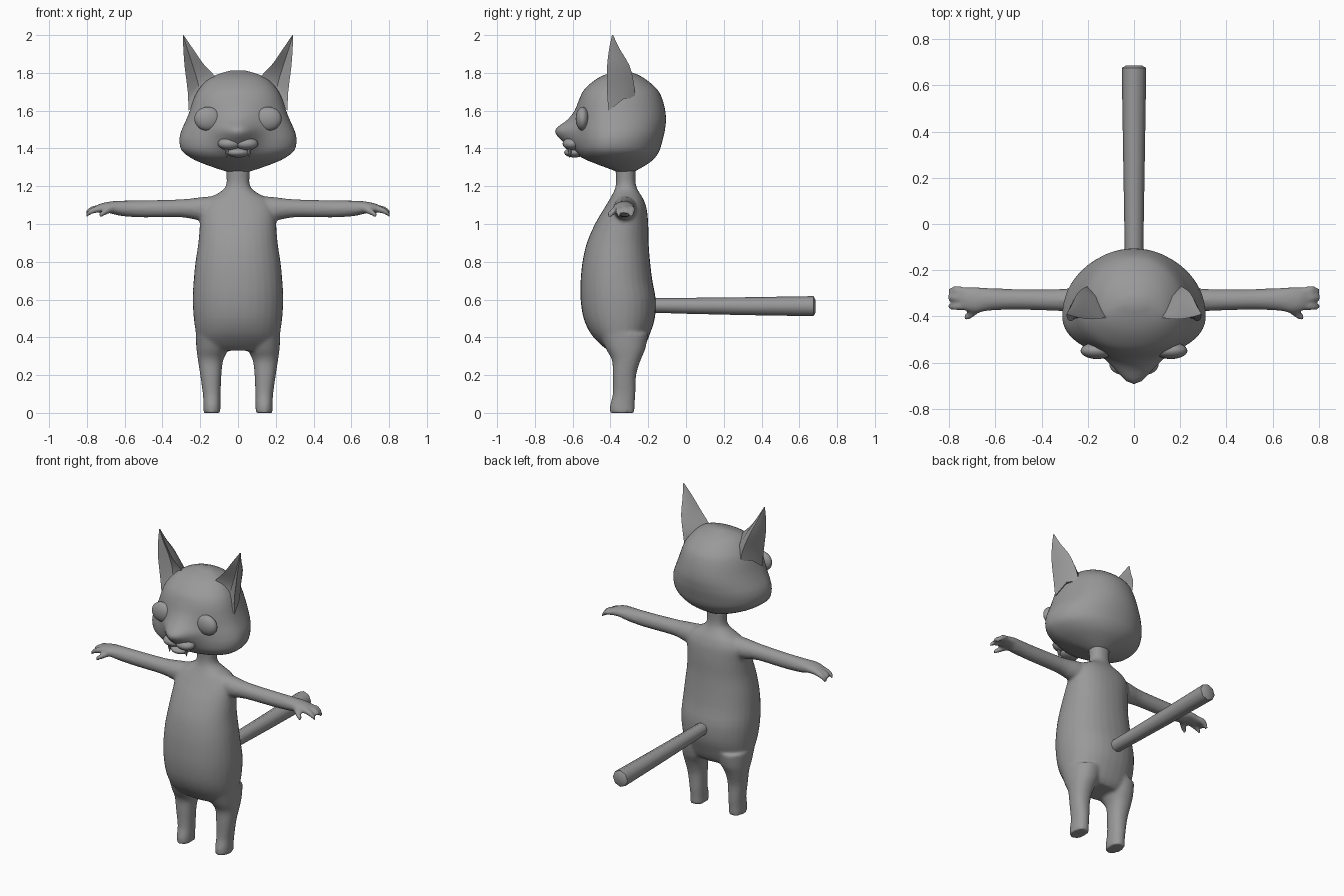
import bpy, bmesh, math
from mathutils import Vector

grey = bpy.data.materials.new("plain grey")
grey.diffuse_color = (0.32, 0.32, 0.32, 1)


def spow(v, n):
    return math.copysign(abs(v) ** (2 / n), v)


def resample(rows, k):
    """Smooth in-between rows through the given ones (Catmull-Rom)."""
    out = []
    for i in range(len(rows) - 1):
        a, b, c, d = (rows[max(i - 1, 0)], rows[i], rows[i + 1], rows[min(i + 2, len(rows) - 1)])
        for j in range(k):
            t = j / k
            out.append([q + t / 2 * (r - p + t * (2 * p - 5 * q + 4 * r - s + t * (3 * q - p - 3 * r + s)))
                        for p, q, r, s in zip(a, b, c, d)])
    return out + [list(rows[-1])]


def loft(bm, rings):
    """Bridge point rings into one closed shell."""
    vs = [[bm.verts.new(p) for p in r] for r in rings]
    n = len(vs[0])
    faces = [bm.faces.new((a[i], a[(i + 1) % n], b[(i + 1) % n], b[i]))
             for a, b in zip(vs, vs[1:]) for i in range(n)]
    faces += [bm.faces.new(vs[0][::-1]), bm.faces.new(vs[-1])]
    bmesh.ops.recalc_face_normals(bm, faces=faces)


def upright(z, cx, hx, yf, yb, n=2.0, split=0.5, seg=32):
    """Horizontal ring with separate front and back depths."""
    cy = yf + split * (yb - yf)
    pts = []
    for i in range(seg):
        a = math.tau * i / seg
        c, s = spow(math.cos(a), n), spow(math.sin(a), n)
        pts.append(Vector((cx + hx * c, cy + s * (yb - cy if s > 0 else cy - yf), z)))
    return pts


def sideways(x, cy, cz, ry, rz, seg=16):
    return [Vector((x, cy + ry * math.cos(math.tau * i / seg), cz + rz * math.sin(math.tau * i / seg)))
            for i in range(seg)]


def finish(name, bm, angle=40):
    me = bpy.data.meshes.new(name)
    bm.to_mesh(me)
    bm.free()
    ob = bpy.data.objects.new(name, me)
    bpy.context.collection.objects.link(ob)
    me.materials.append(grey)
    bpy.ops.object.select_all(action='DESELECT')
    ob.select_set(True)
    bpy.context.view_layer.objects.active = ob
    bpy.ops.object.shade_smooth_by_angle(angle=math.radians(angle))
    return ob


def ellipsoid(name, loc, size):
    bm = bmesh.new()
    bmesh.ops.create_uvsphere(bm, u_segments=24, v_segments=14, radius=1)
    for v in bm.verts:
        v.co = Vector(loc) + Vector(a * b for a, b in zip(v.co, size))
    return finish(name, bm)


# Body: torso, neck, legs, arms and fingers blended into one skin
bm = bmesh.new()
torso = [  # z, half width, front y, back y
    (0.33, 0.15, -0.41, -0.24), (0.36, 0.205, -0.45, -0.215), (0.42, 0.222, -0.505, -0.19),
    (0.5, 0.234, -0.542, -0.165), (0.6, 0.24, -0.558, -0.16), (0.7, 0.235, -0.558, -0.178),
    (0.8, 0.225, -0.548, -0.19), (0.9, 0.21, -0.525, -0.198), (1.0, 0.202, -0.482, -0.2),
    (1.08, 0.197, -0.435, -0.208), (1.13, 0.165, -0.405, -0.225), (1.16, 0.11, -0.388, -0.243),
    (1.19, 0.07, -0.375, -0.26), (1.23, 0.06, -0.37, -0.268), (1.3, 0.065, -0.375, -0.265)]
loft(bm, [upright(z, 0, h, f, b, 2.2) for z, h, f, b in resample(torso, 3)])
leg = [  # z, inner x, outer x, front y, back y
    (0, 0.093, 0.183, -0.402, -0.272), (0.04, 0.093, 0.183, -0.402, -0.272),
    (0.1, 0.092, 0.186, -0.388, -0.268), (0.2, 0.088, 0.2, -0.388, -0.264),
    (0.28, 0.078, 0.212, -0.392, -0.24), (0.34, 0.05, 0.22, -0.425, -0.215),
    (0.42, 0.03, 0.225, -0.46, -0.2)]
arm = [  # x, centre y, centre z, half depth, half height
    (0.1, -0.32, 1.085, 0.065, 0.066), (0.2, -0.325, 1.08, 0.06, 0.062), (0.3, -0.329, 1.083, 0.049, 0.048),
    (0.5, -0.326, 1.08, 0.045, 0.046), (0.62, -0.326, 1.083, 0.049, 0.041),
    (0.68, -0.328, 1.088, 0.056, 0.031), (0.73, -0.325, 1.083, 0.052, 0.025), (0.75, -0.325, 1.08, 0.035, 0.015)]
fingers = [  # x, centre y, centre z, half depth, half height
    [(0.7, -0.3, 1.085, 0.024, 0.02), (0.77, -0.288, 1.075, 0.02, 0.019), (0.8, -0.29, 1.05, 0.013, 0.017)],
    [(0.7, -0.325, 1.085, 0.022, 0.02), (0.77, -0.319, 1.078, 0.018, 0.018), (0.806, -0.318, 1.06, 0.012, 0.014)],
    [(0.7, -0.35, 1.085, 0.022, 0.02), (0.77, -0.357, 1.072, 0.016, 0.018), (0.806, -0.358, 1.045, 0.011, 0.014)],
    [(0.66, -0.35, 1.082, 0.022, 0.02), (0.7, -0.388, 1.065, 0.02, 0.018), (0.735, -0.405, 1.045, 0.014, 0.015)]]
for s in (-1, 1):
    loft(bm, [upright(z, s * (i + o) / 2, (o - i) / 2, f, b, 2.2) for z, i, o, f, b in resample(leg, 3)])
    for limb in [arm] + fingers:
        loft(bm, [sideways(s * r[0], *r[1:]) for r in resample(limb, 3)])
body = finish("body", bm)
rm = body.modifiers.new("blend", 'REMESH')
rm.mode, rm.voxel_size, rm.use_smooth_shade = 'VOXEL', 0.01, True
sm = body.modifiers.new("soften", 'SMOOTH')
sm.factor, sm.iterations = 0.5, 5

# Head: skull rings with a muzzle pushed forward around the centre line
skull = [  # z, half width, front y, back y, muzzle depth
    (1.275, 0.05, -0.36, -0.28, 0), (1.29, 0.1, -0.4, -0.25, 0), (1.32, 0.185, -0.48, -0.2, 0),
    (1.35, 0.25, -0.54, -0.165, 0.01), (1.39, 0.298, -0.568, -0.14, 0.03), (1.44, 0.31, -0.575, -0.125, 0.08),
    (1.48, 0.304, -0.575, -0.115, 0.115), (1.51, 0.293, -0.575, -0.11, 0.108), (1.55, 0.275, -0.575, -0.106, 0.055),
    (1.6, 0.255, -0.575, -0.11, 0.015), (1.66, 0.235, -0.565, -0.125, 0), (1.71, 0.21, -0.54, -0.15, 0),
    (1.76, 0.165, -0.485, -0.205, 0), (1.79, 0.115, -0.43, -0.255, 0), (1.812, 0.04, -0.36, -0.315, 0)]
rings = []
for z, h, f, b, m in resample(skull, 3):
    ring = upright(z, 0, h, f, b, 2.1, 0.39, 64)
    for p in ring:
        if p.y < f + 0.39 * (b - f):
            p.y -= m * math.exp(-(p.x / 0.1) ** 2)
    rings.append(ring)
bm = bmesh.new()
loft(bm, rings)
finish("head", bm, 60)
ellipsoid("chin", (0, -0.59, 1.378), (0.06, 0.055, 0.026))

# Tail: straight tube with a blunt tip
bm = bmesh.new()
tail = [(-0.22, 0.57, 0.038), (0, 0.567, 0.042), (0.3, 0.565, 0.047), (0.675, 0.565, 0.053), (0.685, 0.565, 0.035)]
loft(bm, [[Vector((r * math.cos(math.tau * i / 8), y, z + r * math.sin(math.tau * i / 8))) for i in range(8)]
          for y, z, r in tail])
finish("tail", bm, 50)

for s, side in ((-1, "left"), (1, "right")):
    ellipsoid(side + "_eye", (s * 0.16, -0.548, 1.557), (0.071, 0.036, 0.063))
    ellipsoid(side + "_lip", (s * 0.045, -0.603, 1.425), (0.062, 0.05, 0.034))

    # Ear: hollow-fronted shell narrowing to the tip
    ear = [  # z of inner, z of outer, then x/y of inner, back, outer and hollow
        (1.73, 1.6, 0.1, -0.4, 0.2, -0.27, 0.262, -0.41, 0.2, -0.4),
        (1.78, 1.7, 0.12, -0.405, 0.215, -0.275, 0.266, -0.418, 0.21, -0.37),
        (1.85, 1.83, 0.185, -0.412, 0.245, -0.3, 0.282, -0.418, 0.24, -0.37),
        (1.93, 1.92, 0.24, -0.405, 0.27, -0.35, 0.289, -0.408, 0.268, -0.385),
        (2.0, 2.0, 0.288, -0.392, 0.29, -0.386, 0.292, -0.392, 0.29, -0.39)]
    rings = []
    for zi, zo, ix, iy, bx, by, ox, oy, hx, hy in resample(ear, 3):
        zm = (zi + zo) / 2
        rings.append([Vector((s * x, y, z)) for x, y, z in (
            (ix, iy, zi), (ix * 0.6 + bx * 0.4, iy * 0.3 + by * 0.7, zm), (bx, by, zm),
            (ox * 0.7 + bx * 0.3, oy * 0.4 + by * 0.6, zm), (ox, oy, zo), (hx, hy, zm))])
    bm = bmesh.new()
    loft(bm, rings)
    finish(side + "_ear", bm, 50)

    # Fang: tiny cone below the lip
    bm = bmesh.new()
    loft(bm, [[Vector((s * 0.06 + r * math.cos(math.tau * i / 8), -0.615 + r * math.sin(math.tau * i / 8), z))
               for i in range(8)] for z, r in ((1.41, 0.012), (1.38, 0.009), (1.35, 0.001))])
    finish(side + "_fang", bm)
